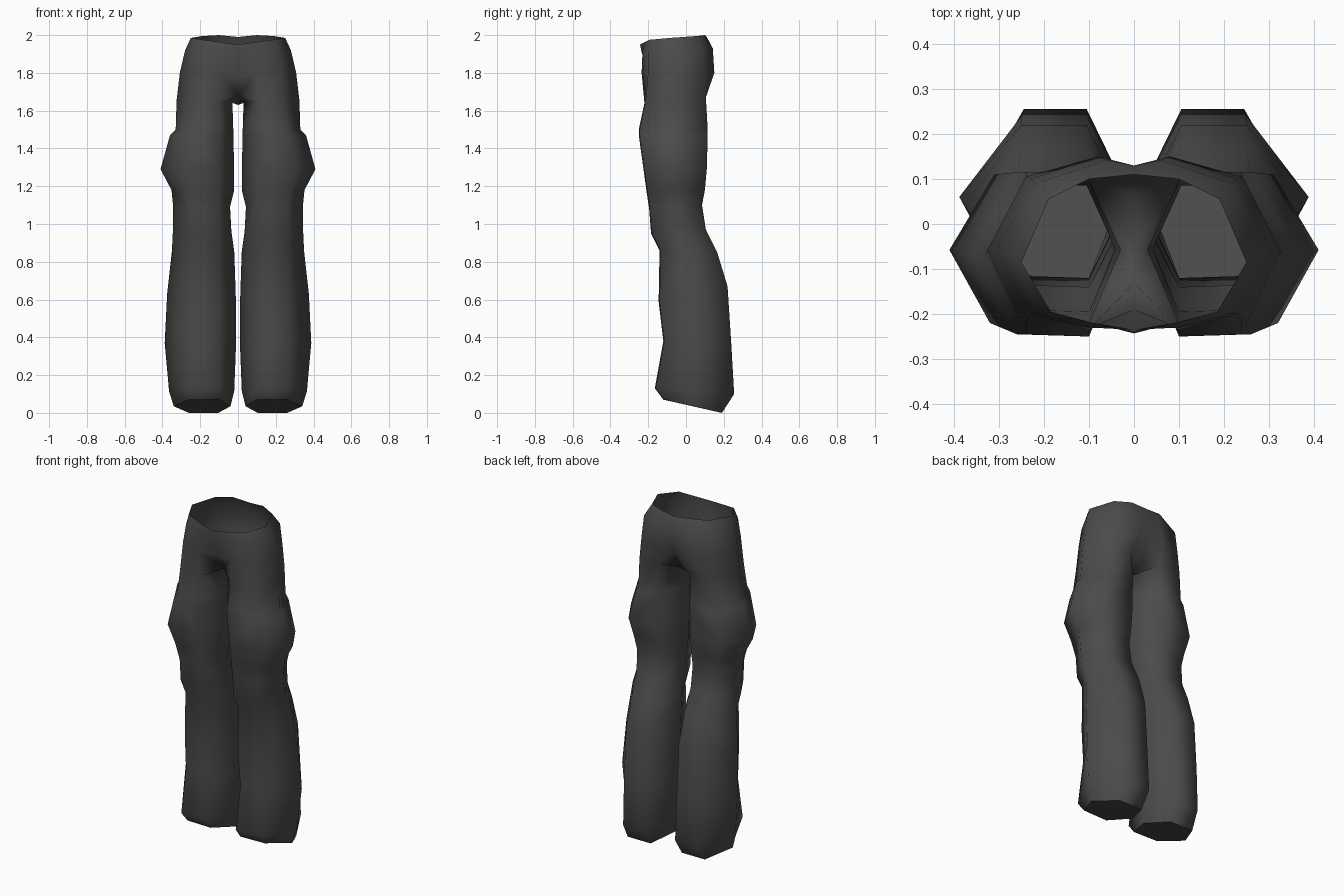
import bpy, bmesh

cloth = bpy.data.materials.new("charcoal cloth")
cloth.diffuse_color = (0.07, 0.07, 0.07, 1)

# Leg sections: front z, back z, inner x, outer x, front y, back y, front corner x, back corner x
LEG = [
    (0.07, 0.00, 0.04, 0.34, -0.12, 0.19, 0.26, 0.26),
    (0.13, 0.10, 0.02, 0.365, -0.165, 0.255, 0.27, 0.245),
    (0.38, 0.36, 0.01, 0.388, -0.12, 0.24, 0.27, 0.25),
    (0.59, 0.67, 0.012, 0.375, -0.145, 0.22, 0.26, 0.25),
    (0.86, 0.85, 0.02, 0.35, -0.14, 0.165, 0.26, 0.25),
    (0.95, 0.97, 0.035, 0.345, -0.185, 0.105, 0.26, 0.26),
    (1.08, 1.10, 0.042, 0.343, -0.195, 0.085, 0.26, 0.27),
    (1.18, 1.18, 0.02, 0.352, -0.21, 0.10, 0.28, 0.28),
    (1.29, 1.29, 0.02, 0.41, -0.225, 0.11, 0.32, 0.31),   # thigh pocket bulge
    (1.47, 1.47, 0.025, 0.36, -0.25, 0.115, 0.26, 0.26),
    (1.50, 1.50, 0.025, 0.33, -0.25, 0.115, 0.24, 0.24),
    (1.64, 1.67, 0.03, 0.325, -0.22, 0.105, 0.24, 0.24),
]

# Half sections of the hips, running from centre front around to centre back
HIPS = [
    [(0, -0.19, 1.78), (0.10, -0.235, 1.80), (0.23, -0.20, 1.81), (0.308, -0.06, 1.80),
     (0.23, 0.10, 1.80), (0.08, 0.15, 1.80), (0, 0.12, 1.79)],
    [(0, -0.235, 1.91), (0.10, -0.23, 1.92), (0.21, -0.20, 1.92), (0.28, -0.07, 1.92),
     (0.22, 0.09, 1.93), (0.06, 0.142, 1.93), (0, 0.13, 1.92)],
    [(0, -0.243, 1.95), (0.09, -0.22, 1.962), (0.185, -0.195, 1.975), (0.25, -0.085, 1.985),
     (0.19, 0.055, 1.995), (0.10, 0.10, 2.0), (0, 0.11, 1.99)],
]


def leg_ring(zf, zb, xi, xo, yf, yb, cf, cb):
    """Six-sided section: front inner, front outer, outer, back outer, back inner, inner."""
    zm, ym = (zf + zb) / 2, (yf + yb) / 2
    return [(0.10, yf, zf), (cf, yf + 0.005, zf), (xo, ym, zm),
            (cb, yb, zb), (0.105, yb, zb), (xi, ym, zm)]


bm = bmesh.new()


def add_ring(points):
    return [bm.verts.new(p) for p in points]


def bridge(a, b, closed):
    n = len(a)
    for i in range(n if closed else n - 1):
        j = (i + 1) % n
        bm.faces.new((a[i], a[j], b[j], b[i]))


# Leg with closed hem
rings = [add_ring(leg_ring(*s)) for s in LEG]
for a, b in zip(rings, rings[1:]):
    bridge(a, b, True)
hem = bm.faces.new(rings[0][::-1])

# Crotch strip joining the leg to the centre line
top = rings[-1]
front, middle, back = add_ring([(0, -0.13, 1.68), (0, -0.05, 1.63), (0, 0.06, 1.66)])
bm.faces.new((top[5], top[0], front, middle))
bm.faces.new((top[4], top[5], middle, back))

# Hips up to the open waist
below = [front] + top[:5] + [back]
for points in HIPS:
    above = add_ring(points)
    bridge(below, above, False)
    below = above

for f in bm.faces:
    f.smooth = True
for e in hem.edges:
    e.smooth = False

mesh = bpy.data.meshes.new("trousers")
bm.to_mesh(mesh)
bm.free()
mesh.materials.append(cloth)
trousers = bpy.data.objects.new("trousers", mesh)
bpy.context.collection.objects.link(trousers)

# Second leg
mirror = trousers.modifiers.new("mirror", 'MIRROR')
mirror.use_clip = True
mirror.merge_threshold = 0.001
